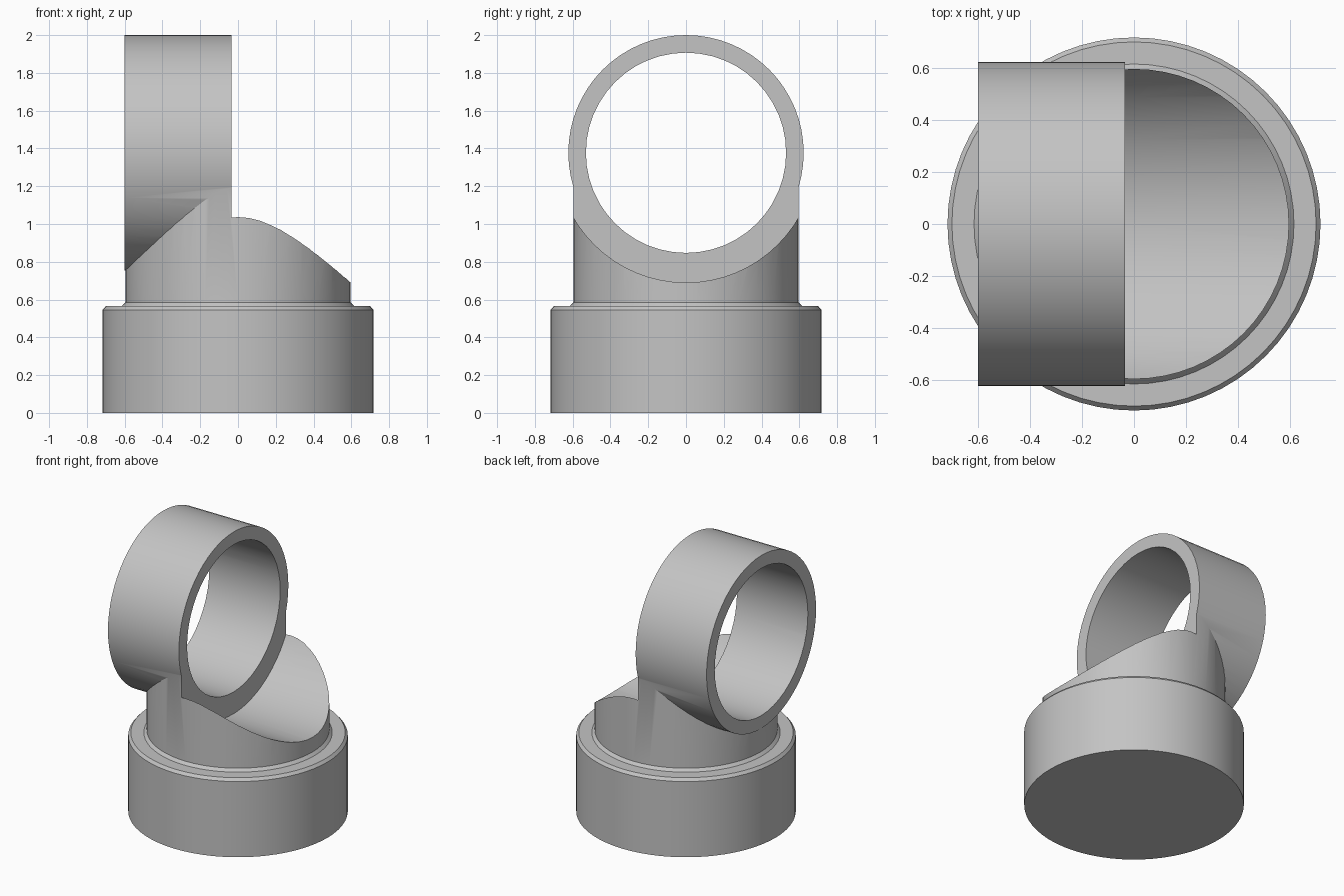
import bpy
import bmesh
from math import pi, cos, sin, radians
from mathutils import Matrix

# Remove the default cube
cube = bpy.data.objects.get("Cube")
if cube:
    bpy.data.objects.remove(cube, do_unlink=True)

AXIS_Z = 1.377       # height of the ring axis
RING_R = 0.623
BORE_R = 0.53
RING_BACK = -0.6
RING_FRONT = -0.035

# Single grey finish
grey = bpy.data.materials.new("plain_grey")
grey.use_nodes = True
COLOUR = (0.55, 0.55, 0.55, 1)
grey.diffuse_color = COLOUR
grey.node_tree.nodes["Principled BSDF"].inputs["Base Color"].default_value = COLOUR


def add_object(name, bm):
    bmesh.ops.recalc_face_normals(bm, faces=bm.faces[:])
    mesh = bpy.data.meshes.new(name)
    bm.to_mesh(mesh)
    bm.free()
    mesh.materials.append(grey)
    obj = bpy.data.objects.new(name, mesh)
    bpy.context.collection.objects.link(obj)
    return obj


def turned(name, profile, segments):
    """Solid of revolution about z, capped at both ends."""
    bm = bmesh.new()
    rings = []
    for r, z in profile:
        angles = [2 * pi * i / segments for i in range(segments)]
        rings.append([bm.verts.new((r * cos(a), r * sin(a), z)) for a in angles])
    for low, high in zip(rings, rings[1:]):
        for i in range(segments):
            j = (i + 1) % segments
            bm.faces.new((low[i], low[j], high[j], high[i]))
    bm.faces.new(rings[0][::-1])
    bm.faces.new(rings[-1])
    return add_object(name, bm)


def cross_cylinder(name, radius, x0, x1, segments):
    """Solid cylinder lying along x at the ring axis height."""
    bm = bmesh.new()
    place = Matrix.Translation(((x0 + x1) / 2, 0, AXIS_Z)) @ Matrix.Rotation(pi / 2, 4, "Y")
    bmesh.ops.create_cone(bm, cap_ends=True, segments=segments, radius1=radius,
                          radius2=radius, depth=x1 - x0, matrix=place)
    return add_object(name, bm)


def combine(target, tool, operation):
    mod = target.modifiers.new(operation.lower(), "BOOLEAN")
    mod.object = tool
    mod.operation = operation
    mod.solver = "EXACT"
    bpy.context.view_layer.objects.active = target
    bpy.ops.object.modifier_apply(modifier=mod.name)
    bpy.data.objects.remove(tool, do_unlink=True)


# Wide base with chamfered rim, small fillet and neck
stand = turned("ring_stand", [(0.717, 0), (0.717, 0.545), (0.7, 0.565), (0.615, 0.565),
                              (0.596, 0.585), (0.596, 1.32)], 64)

# Ring body, left long so the cradle cut trims it flush with the neck
combine(stand, cross_cylinder("ring", RING_R, RING_BACK, 0.1, 64), "UNION")

# Open cradle in front of the ring
combine(stand, cross_cylinder("cradle_cutter", 0.687, RING_FRONT, 1, 64), "DIFFERENCE")

# Bore through the ring
combine(stand, cross_cylinder("bore_cutter", BORE_R, -1, 1, 48), "DIFFERENCE")

# Smooth round walls with crisp edges
bpy.ops.object.select_all(action="DESELECT")
stand.select_set(True)
bpy.context.view_layer.objects.active = stand
bpy.ops.object.shade_smooth_by_angle(angle=radians(25))
